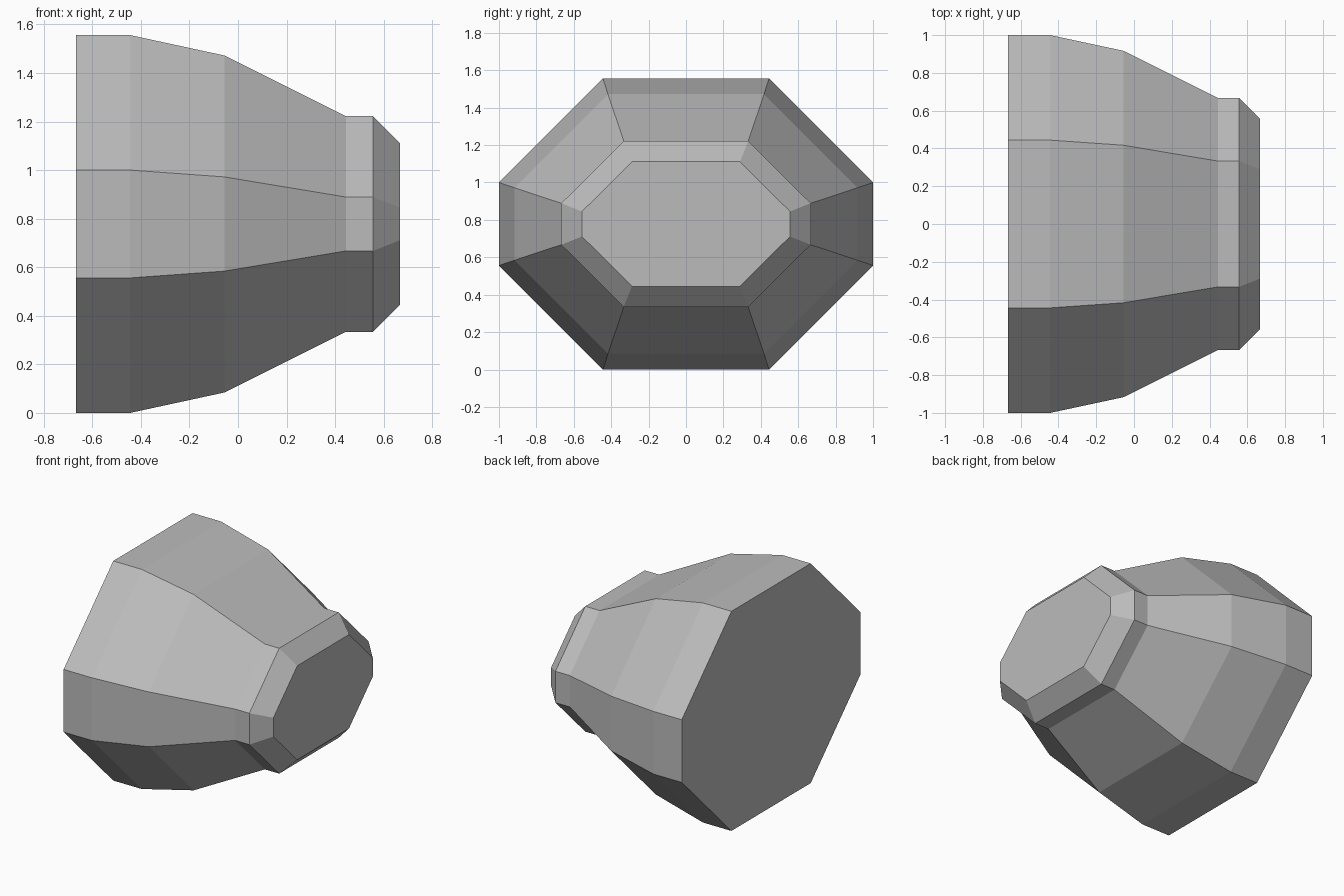
import bpy
import bmesh

cube = bpy.data.objects.get("Cube")
if cube:
    bpy.data.objects.remove(cube, do_unlink=True)

grey = bpy.data.materials.new("plain_grey")
grey.use_nodes = True
colour = (0.5, 0.5, 0.5, 1.0)
grey.diffuse_color = colour
grey.node_tree.nodes["Principled BSDF"].inputs["Base Color"].default_value = colour

MID_Z = 0.778


def octagon(bm, x, half_y, half_z, flat_y, flat_z):
    """Stretched octagon across the x axis, with its corners cut off."""
    quarter = [(half_y, flat_z), (flat_y, half_z)]
    corners = quarter + [(-y, z) for y, z in reversed(quarter)]
    corners += [(-y, -z) for y, z in corners]
    return [bm.verts.new((x, y, MID_Z + z)) for y, z in corners]


# Sections from the wide back to the bevelled tip:
# x, half width, half height, half top edge, half side edge
sections = [
    (-0.667, 1.0, 0.778, 0.444, 0.222),
    (-0.444, 1.0, 0.778, 0.444, 0.222),
    (-0.056, 0.917, 0.694, 0.417, 0.194),
    (0.444, 0.667, 0.444, 0.333, 0.111),
    (0.556, 0.667, 0.444, 0.333, 0.111),
    (0.667, 0.556, 0.333, 0.289, 0.067),
]

# Tapered hull: rings bridged with flat quads and closed at both ends
bm = bmesh.new()
rings = [octagon(bm, *s) for s in sections]
for a, b in zip(rings, rings[1:]):
    for i in range(len(a)):
        j = (i + 1) % len(a)
        bm.faces.new((a[i], a[j], b[j], b[i]))
bm.faces.new(rings[0])
bm.faces.new(rings[-1])
bmesh.ops.recalc_face_normals(bm, faces=bm.faces[:])

mesh = bpy.data.meshes.new("tapered_hull")
bm.to_mesh(mesh)
bm.free()
mesh.materials.append(grey)
hull = bpy.data.objects.new("tapered_hull", mesh)
bpy.context.collection.objects.link(hull)
